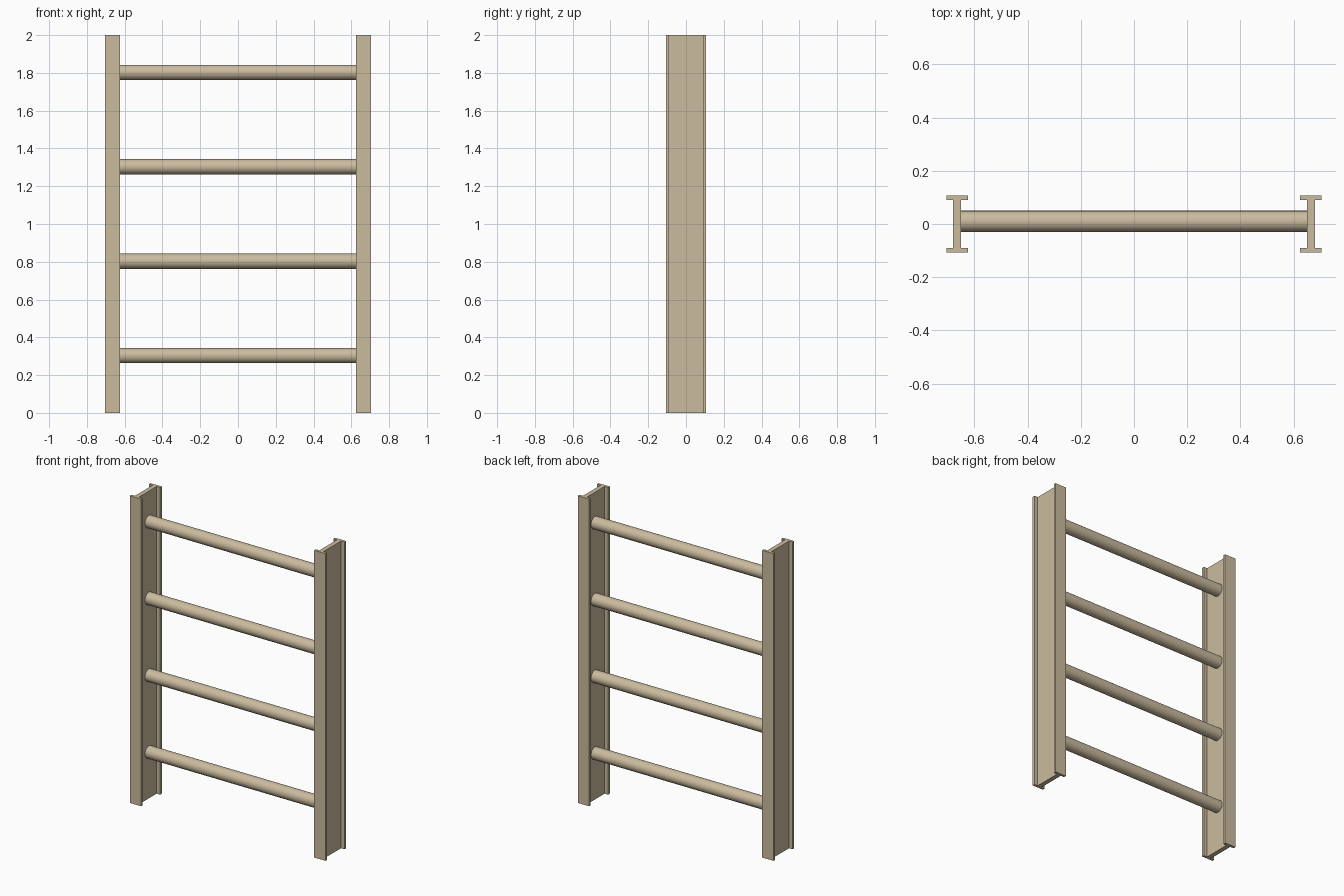
import bpy, bmesh
from math import pi
from mathutils import Matrix, Vector

cube = bpy.data.objects.get("Cube")
if cube:
    bpy.data.objects.remove(cube, do_unlink=True)

tan = bpy.data.materials.new("tan_wood")
colour = (0.6, 0.5, 0.345, 1)
tan.use_nodes = True
tan.diffuse_color = colour
tan.node_tree.nodes["Principled BSDF"].inputs["Base Color"].default_value = colour

HEIGHT = 2.0
RAIL_X = 0.664       # centre of each rail
FLANGE = 0.04        # half width of the flanges
WEB = 0.015          # half thickness of the web
DEPTH = 0.107        # half depth of the rail
INNER = 0.09         # where the flanges begin


def make_object(name, bm):
    bmesh.ops.recalc_face_normals(bm, faces=bm.faces)
    mesh = bpy.data.meshes.new(name)
    bm.to_mesh(mesh)
    bm.free()
    mesh.materials.append(tan)
    obj = bpy.data.objects.new(name, mesh)
    bpy.context.collection.objects.link(obj)
    return obj


# I-section side rails, extruded upwards
def make_rail(name, x):
    half = [(FLANGE, -DEPTH), (FLANGE, -INNER), (WEB, -INNER),
            (WEB, INNER), (FLANGE, INNER), (FLANGE, DEPTH)]
    outline = half + [(-px, py) for px, py in reversed(half)]
    bm = bmesh.new()
    face = bm.faces.new([bm.verts.new((x + px, py, 0)) for px, py in outline])
    top = bmesh.ops.extrude_face_region(bm, geom=[face])["geom"]
    bmesh.ops.translate(bm, vec=Vector((0, 0, HEIGHT)),
                        verts=[v for v in top if isinstance(v, bmesh.types.BMVert)])
    make_object(name, bm)


# Round rungs running between the webs
def make_rung(name, z):
    bm = bmesh.new()
    bmesh.ops.create_cone(bm, cap_ends=True, segments=24, radius1=0.04, radius2=0.04,
                          depth=2 * (RAIL_X - WEB),
                          matrix=Matrix.Translation((0, 0.01, z)) @ Matrix.Rotation(pi / 2, 4, "Y"))
    for f in bm.faces:
        f.smooth = len(f.verts) == 4
    for e in bm.edges:
        e.smooth = all(f.smooth for f in e.link_faces)
    make_object(name, bm)


make_rail("left_rail", RAIL_X)
make_rail("right_rail", -RAIL_X)
for i in range(4):
    make_rung(f"rung_{i + 1}", 0.303 + 0.5 * i)
